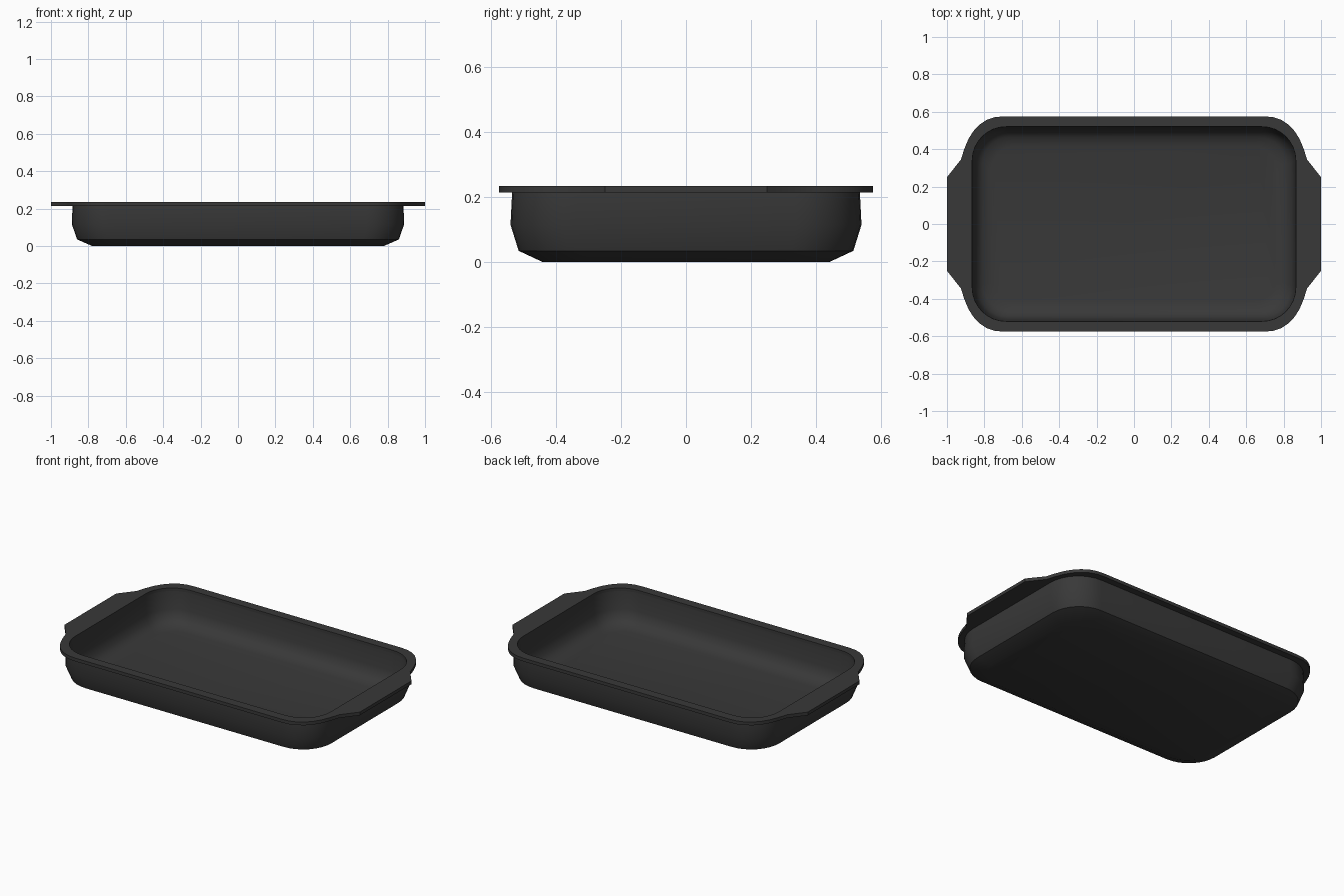
import bpy, bmesh, math

if "Cube" in bpy.data.objects:
    bpy.data.objects.remove(bpy.data.objects["Cube"])

N = 9  # points per quarter outline


def mirror_quarter(q):
    """Turn a +x +y quarter outline (counter-clockwise) into a full closed one."""
    left = [(-x, y) for x, y in reversed(q)]
    top = q + left
    return top + [(-x, -y) for x, y in top]


def rounded_rect(hx, hy, r):
    q = []
    for i in range(N):
        a = math.pi / 2 * i / (N - 1)
        q.append((hx - r + r * math.cos(a), hy - r + r * math.sin(a)))
    return mirror_quarter(q)


def loft(name, rings, closed):
    """Skin (outline, z) rings; closed joins last to first, otherwise ends are capped."""
    bm = bmesh.new()
    vs = [[bm.verts.new((x, y, z)) for x, y in o] for o, z in rings]
    pairs = list(zip(vs, vs[1:]))
    if closed:
        pairs.append((vs[-1], vs[0]))
    for a, b in pairs:
        n = len(a)
        for i in range(n):
            j = (i + 1) % n
            bm.faces.new((a[i], a[j], b[j], b[i]))
    if not closed:
        bm.faces.new(vs[0])
        bm.faces.new(vs[-1])
    bmesh.ops.recalc_face_normals(bm, faces=bm.faces)
    me = bpy.data.meshes.new(name)
    bm.to_mesh(me)
    bm.free()
    ob = bpy.data.objects.new(name, me)
    bpy.context.collection.objects.link(ob)
    me.materials.append(iron)
    bpy.ops.object.select_all(action='DESELECT')
    ob.select_set(True)
    bpy.context.view_layer.objects.active = ob
    bpy.ops.object.shade_smooth_by_angle(angle=math.radians(35))
    return ob


iron = bpy.data.materials.new("dark_iron")
iron.diffuse_color = (0.04, 0.04, 0.04, 1)
iron.use_nodes = True
iron.node_tree.nodes["Principled BSDF"].inputs["Base Color"].default_value = iron.diffuse_color

# Pan body: up the outside, over, and down the inside (half x, half y, radius, z)
profile = [
    (0.78, 0.44, 0.15, 0.0), (0.86, 0.515, 0.19, 0.035),
    (0.888, 0.54, 0.20, 0.115), (0.885, 0.535, 0.20, 0.217),
    (0.865, 0.52, 0.18, 0.217), (0.855, 0.51, 0.175, 0.11),
    (0.84, 0.495, 0.165, 0.065), (0.81, 0.465, 0.145, 0.038),
    (0.76, 0.415, 0.12, 0.025),
]
loft("pan_body", [(rounded_rect(x, y, r), z) for x, y, r, z in profile], False)

# Flat rim with a handle tab at each end
outer = mirror_quarter([
    (1.0, 0.25), (0.925, 0.345), (0.908, 0.40), (0.885, 0.455), (0.86, 0.495),
    (0.828, 0.53), (0.787, 0.557), (0.745, 0.571), (0.70, 0.575)])
inner = rounded_rect(0.865, 0.52, 0.18)
loft("rim_with_handles",
     [(inner, 0.215), (outer, 0.215), (outer, 0.235), (inner, 0.235)], True)
